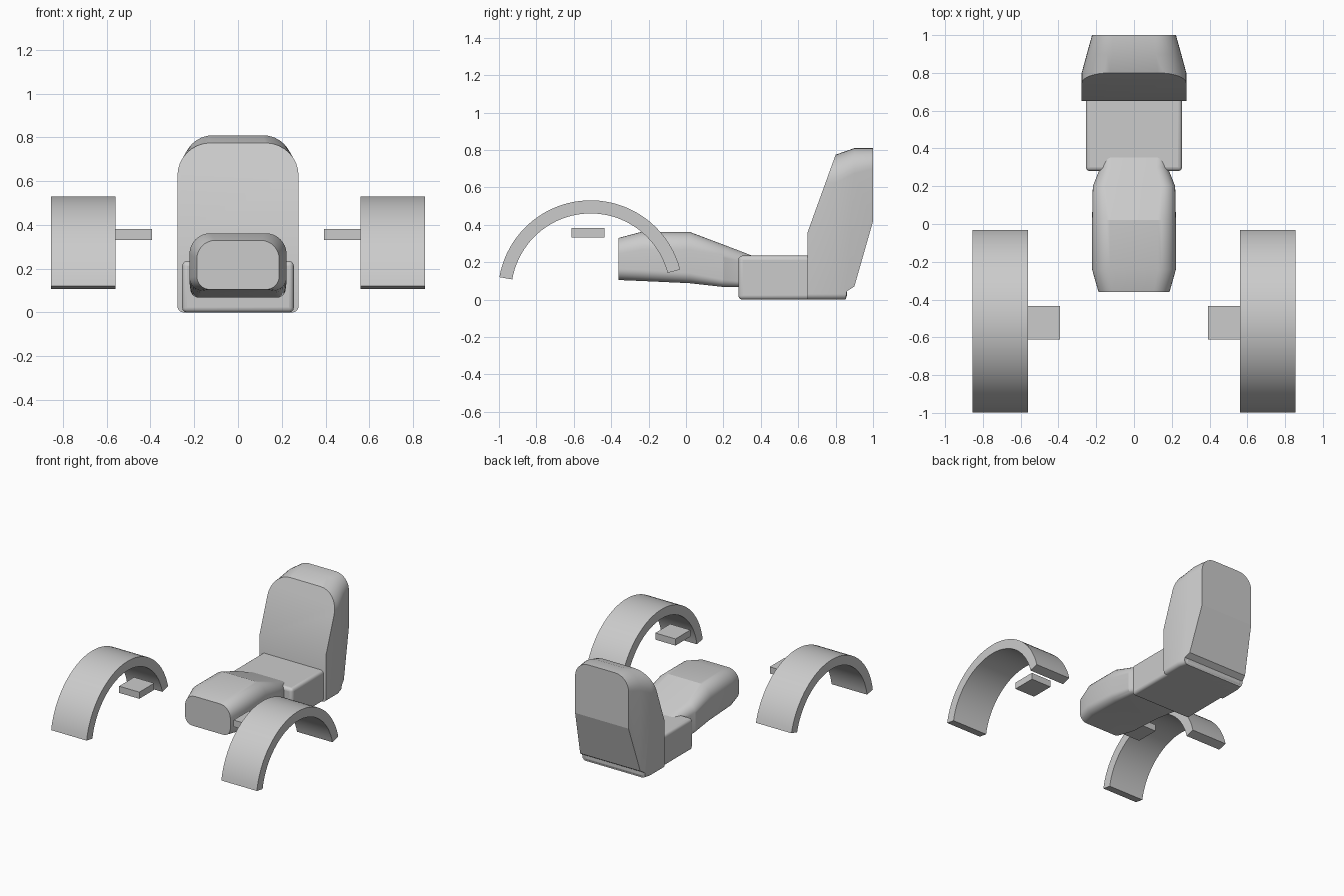
import bpy, bmesh, math

if "Cube" in bpy.data.objects:
    bpy.data.objects.remove(bpy.data.objects["Cube"])


def finish(name, verts, faces, angle=30):
    mesh = bpy.data.meshes.new(name)
    mesh.from_pydata(verts, [], faces)
    bm = bmesh.new()
    bm.from_mesh(mesh)
    bmesh.ops.recalc_face_normals(bm, faces=bm.faces)
    bm.to_mesh(mesh)
    bm.free()
    ob = bpy.data.objects.new(name, mesh)
    bpy.context.collection.objects.link(ob)
    smooth(ob, angle)
    return ob


def smooth(ob, angle=30):
    bpy.ops.object.select_all(action='DESELECT')
    ob.select_set(True)
    bpy.context.view_layer.objects.active = ob
    bpy.ops.object.shade_smooth_by_angle(angle=math.radians(angle))


def round_rect(y, hw, z0, z1, rt, rb, n=8):
    pts = []
    for cx, cz, r, a0 in ((hw - rt, z1 - rt, rt, 0), (rt - hw, z1 - rt, rt, 90),
                          (rb - hw, z0 + rb, rb, 180), (hw - rb, z0 + rb, rb, 270)):
        for i in range(n + 1):
            a = math.radians(a0 + 90 * i / n)
            pts.append((cx + r * math.cos(a), y, cz + r * math.sin(a)))
    return pts


def loft(name, sections, angle=20):
    rings = [round_rect(*s) for s in sections]
    n = len(rings[0])
    faces = [tuple(range(n)), tuple(range((len(rings) - 1) * n, len(rings) * n))]
    for k in range(len(rings) - 1):
        for i in range(n):
            j = (i + 1) % n
            faces.append((k * n + i, k * n + j, (k + 1) * n + j, (k + 1) * n + i))
    return finish(name, [p for r in rings for p in r], faces, angle)


def extrude_x(name, profile, x0, x1):
    n = len(profile)
    verts = [(x, y, z) for x in (x0, x1) for y, z in profile]
    faces = [tuple(range(n)), tuple(range(n, 2 * n))]
    faces += [(i, (i + 1) % n, n + (i + 1) % n, n + i) for i in range(n)]
    return finish(name, verts, faces)


def box(name, lo, hi, bevel=0):
    ob = extrude_x(name, [(lo[1], lo[2]), (hi[1], lo[2]), (hi[1], hi[2]), (lo[1], hi[2])],
                   lo[0], hi[0])
    if bevel:
        m = ob.modifiers.new("bevel", 'BEVEL')
        m.width, m.segments = bevel, 4
    return ob


# Nose body: lofted rounded rectangles
loft("nose_body", [
    (-0.36, 0.188, 0.105, 0.33, 0.085, 0.06),
    (-0.24, 0.222, 0.10, 0.362, 0.095, 0.06),
    (0.02, 0.222, 0.088, 0.362, 0.095, 0.055),
    (0.20, 0.218, 0.068, 0.294, 0.07, 0.04),
    (0.30, 0.178, 0.068, 0.256, 0.06, 0.03),
    (0.42, 0.165, 0.068, 0.208, 0.04, 0.03)])

# Seat block
seat = box("seat", (-0.255, 0.28, 0.0), (0.255, 0.86, 0.235), 0.022)
smooth(seat, 35)

# Backrest: rounded loft trimmed by its side profile
back = loft("backrest", [
    (0.60, 0.277, 0.0, 0.775, 0.15, 0.03),
    (0.80, 0.277, 0.0, 0.775, 0.15, 0.03),
    (0.90, 0.25, 0.0, 0.81, 0.135, 0.03),
    (1.00, 0.222, 0.0, 0.81, 0.11, 0.03)])
cutter = extrude_x("backrest_profile", [
    (0.65, -0.1), (0.65, 0.36), (0.80, 0.775), (0.80, 0.95), (1.1, 0.95),
    (1.1, 0.42), (1.0, 0.42), (0.90, 0.07), (0.86, 0.045), (0.84, -0.1)], -0.5, 0.5)
cut = back.modifiers.new("trim", 'BOOLEAN')
cut.operation, cut.solver, cut.object = 'INTERSECT', 'EXACT', cutter
bpy.context.view_layer.objects.active = back
back.select_set(True)
bpy.ops.object.modifier_apply(modifier=cut.name)
bpy.data.objects.remove(cutter)
smooth(back, 20)

# Fender arc profile
cy, cz, steps = -0.51, 0.036, 40
arc = []
for r, order in ((0.495, range(steps + 1)), (0.425, range(steps, -1, -1))):
    for i in order:
        a = math.radians(14.6 + (170.2 - 14.6) * i / steps)
        arc.append((cy + r * math.cos(a), cz + r * math.sin(a)))

# Fenders and their mounting plates on both sides
for side, s in (("left", -1), ("right", 1)):
    extrude_x("fender_" + side, arc, s * 0.56, s * 0.855)
    xa, xb = sorted((s * 0.392, s * 0.56))
    box("fender_mount_" + side, (xa, -0.612, 0.332), (xb, -0.435, 0.382))
